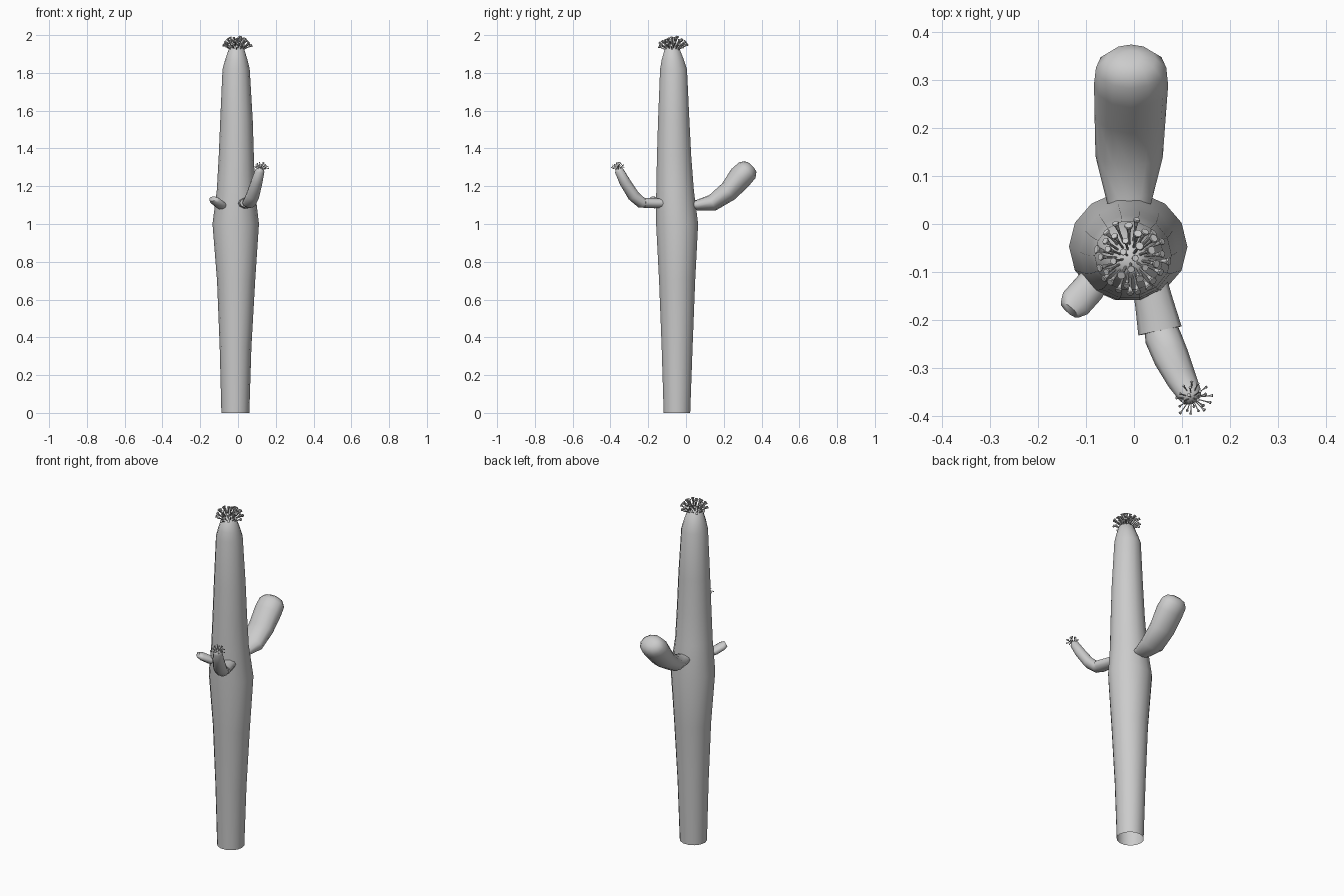
import bpy, bmesh, math, random
from mathutils import Vector

random.seed(4)


def finish(bm, name, angle=50):
    bmesh.ops.recalc_face_normals(bm, faces=bm.faces)
    me = bpy.data.meshes.new(name)
    bm.to_mesh(me)
    bm.free()
    ob = bpy.data.objects.new(name, me)
    bpy.context.collection.objects.link(ob)
    bpy.ops.object.select_all(action='DESELECT')
    ob.select_set(True)
    bpy.context.view_layer.objects.active = ob
    bpy.ops.object.shade_smooth_by_angle(angle=math.radians(angle))
    return ob


def tube(bm, rings, sides=12, flat=False, cap=True):
    """Loft elliptical rings (x, y, z, side radius, up radius) along a path."""
    pts = [Vector(r[:3]) for r in rings]
    loops = []
    for i, r in enumerate(rings):
        t = (pts[min(i + 1, len(pts) - 1)] - pts[max(i - 1, 0)]).normalized()
        if flat:
            side, up = Vector((1, 0, 0)), Vector((0, 1, 0))
        else:
            ref = Vector((0, 0, 1)) if abs(t.z) < 0.97 else Vector((0, 1, 0))
            side = t.cross(ref).normalized()
            up = side.cross(t)
        loops.append([bm.verts.new(pts[i] + side * r[3] * math.cos(a) + up * r[4] * math.sin(a))
                      for a in (math.tau * k / sides for k in range(sides))])
    for a, b in zip(loops, loops[1:]):
        for k in range(sides):
            j = (k + 1) % sides
            bm.faces.new((a[k], a[j], b[j], b[k]))
    if cap:
        bm.faces.new(loops[-1])


# Trunk: open at the bottom, swelling at mid height, domed top
bm = bmesh.new()
tube(bm, [(-0.014, -0.048, 0.00, 0.074, 0.072),
          (-0.013, -0.047, 0.35, 0.084, 0.084),
          (-0.010, -0.047, 0.70, 0.101, 0.098),
          (-0.012, -0.047, 1.00, 0.123, 0.114),
          (-0.011, -0.058, 1.18, 0.101, 0.102),
          (-0.009, -0.063, 1.36, 0.093, 0.093),
          (-0.008, -0.065, 1.55, 0.086, 0.085),
          (-0.010, -0.066, 1.82, 0.072, 0.073),
          (-0.009, -0.070, 1.87, 0.059, 0.060),
          (-0.008, -0.073, 1.925, 0.041, 0.041),
          (-0.008, -0.073, 1.943, 0.020, 0.020)], sides=14, flat=True)
finish(bm, "trunk", 70)

# Back arm: broad, flattened and swelling toward a blunt tip
bm = bmesh.new()
tube(bm, [(-0.010, 0.020, 1.10, 0.040, 0.022),
          (-0.010, 0.060, 1.10, 0.050, 0.028),
          (-0.010, 0.140, 1.112, 0.070, 0.044),
          (-0.008, 0.225, 1.172, 0.074, 0.054),
          (-0.006, 0.290, 1.250, 0.077, 0.064),
          (-0.006, 0.325, 1.285, 0.073, 0.060),
          (-0.006, 0.342, 1.304, 0.052, 0.042),
          (-0.006, 0.348, 1.310, 0.022, 0.018)])
finish(bm, "back_arm", 70)

# Front arm: wide elbow piece and a slimmer upright piece
bm = bmesh.new()
tube(bm, [(0.030, -0.110, 1.110, 0.036, 0.026),
          (0.042, -0.165, 1.110, 0.040, 0.028),
          (0.054, -0.222, 1.112, 0.046, 0.028)], sides=10)
tube(bm, [(0.050, -0.195, 1.108, 0.030, 0.022),
          (0.060, -0.235, 1.112, 0.038, 0.030),
          (0.078, -0.278, 1.150, 0.037, 0.031),
          (0.100, -0.325, 1.225, 0.031, 0.029),
          (0.116, -0.354, 1.282, 0.025, 0.024),
          (0.120, -0.361, 1.298, 0.013, 0.013)], sides=10)
finish(bm, "front_arm", 70)

# Left arm: short stub
bm = bmesh.new()
tube(bm, [(-0.065, -0.095, 1.088, 0.030, 0.020),
          (-0.095, -0.135, 1.102, 0.034, 0.022),
          (-0.122, -0.165, 1.124, 0.034, 0.021),
          (-0.134, -0.179, 1.134, 0.024, 0.014)], sides=10)
finish(bm, "left_arm", 70)


def flowers(name, centre, axis, count, dome, length, rim, spread):
    """Trumpet blossoms fanned over a dome."""
    bm = bmesh.new()
    c = Vector(centre)
    turn = Vector((0, 0, 1)).rotation_difference(Vector(axis))
    for i in range(count):
        polar = spread * math.sqrt((i + 0.5) / count)
        az = i * 2.39996
        d = turn @ Vector((math.sin(polar) * math.cos(az), math.sin(polar) * math.sin(az), math.cos(polar)))
        l = length * random.uniform(0.75, 1.0)
        s = rim * random.uniform(0.7, 1.0)
        rings = []
        for f, w in ((0, 0.25), (0.65, 0.35), (0.88, 0.6), (0.95, 1.0), (1.0, 0.9), (0.97, 0.4)):
            rings.append((*(c + d * (dome + l * f)), s * w, s * w))
        # the last ring folds inward, so loft it with the same frame
        tube(bm, rings[:-1], sides=8)
    finish(bm, name, 40)


flowers("crown_flowers", (-0.008, -0.071, 1.905), (0, 0, 1), 38, 0.030, 0.066, 0.010, 1.15)
flowers("front_arm_flowers", (0.120, -0.361, 1.286), (0.1, -0.1, 1), 22, 0.012, 0.033, 0.004, 1.3)
